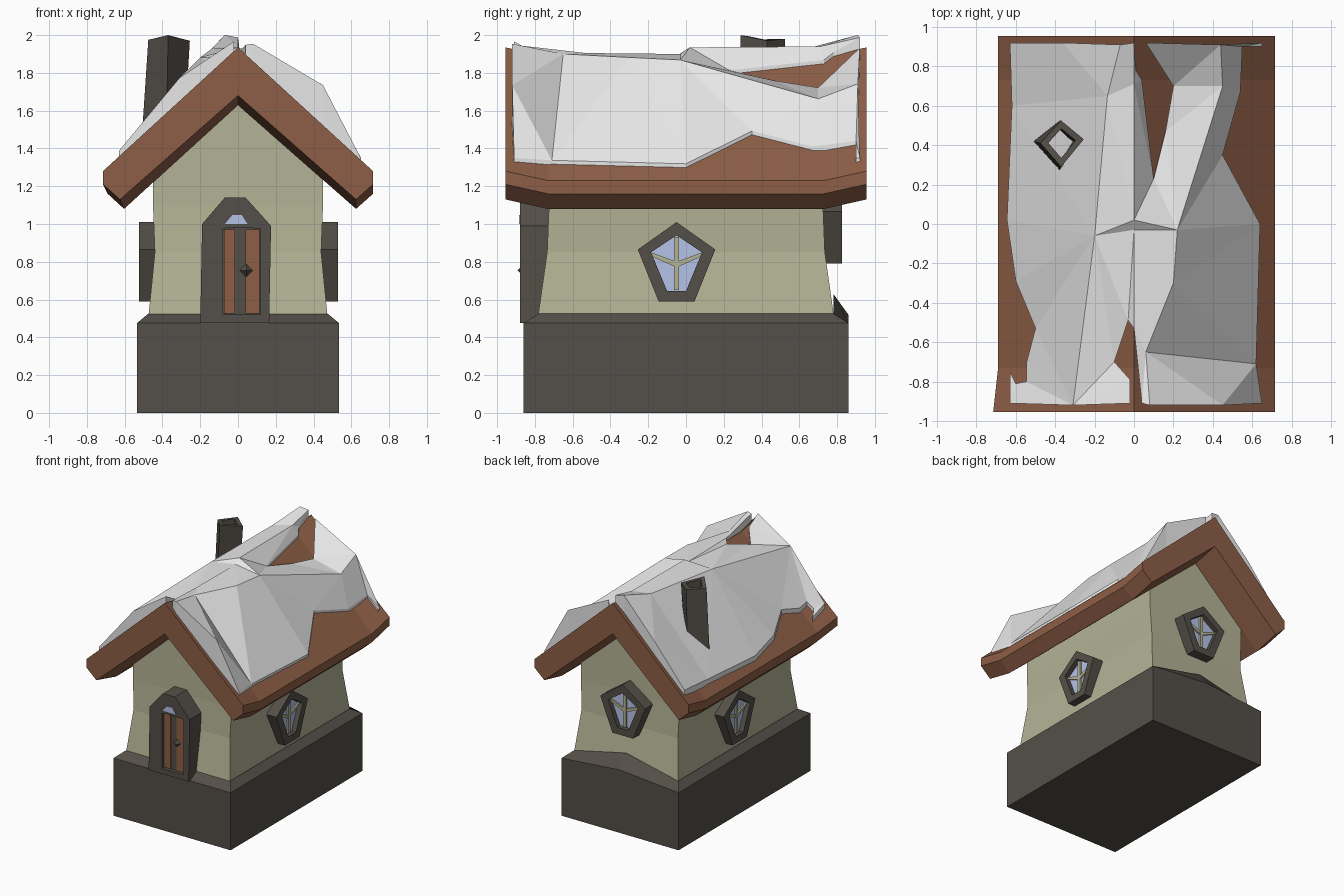
import bpy
import bmesh
from math import radians
from mathutils import Vector
from mathutils.geometry import delaunay_2d_cdt

old = bpy.data.objects.get("Cube")
if old:
    bpy.data.objects.remove(old, do_unlink=True)


def material(name, code):
    """Flat material from an sRGB hex code."""
    srgb = [c / 255 for c in bytes.fromhex(code)]
    rgba = [((c + .055) / 1.055) ** 2.4 for c in srgb] + [1]
    mat = bpy.data.materials.new(name)
    mat.use_nodes = True
    mat.diffuse_color = rgba
    mat.node_tree.nodes["Principled BSDF"].inputs["Base Color"].default_value = rgba
    return mat


stone = material("dark stone", "544F48")
plaster = material("pale plaster", "B4B496")
wood = material("brown wood", "8D5E46")
snow_white = material("snow white", "E7E7E7")
glass = material("pale blue glass", "B9C7EC")


def finish(name, bm, mat, turn=0):
    bmesh.ops.recalc_face_normals(bm, faces=bm.faces)
    mesh = bpy.data.meshes.new(name)
    bm.to_mesh(mesh)
    bm.free()
    mesh.materials.append(mat)
    obj = bpy.data.objects.new(name, mesh)
    obj.rotation_euler.z = radians(turn)
    bpy.context.collection.objects.link(obj)
    return obj


def loft(name, rings, mat, turn=0, closed=False):
    """Join rings of equal point count with flat faces."""
    bm = bmesh.new()
    loops = [[bm.verts.new(p) for p in ring] for ring in rings]
    pairs = list(zip(loops, loops[1:]))
    if closed:
        pairs.append((loops[-1], loops[0]))
    for a, b in pairs:
        for i in range(len(a)):
            j = (i + 1) % len(a)
            bm.faces.new((a[i], a[j], b[j], b[i]))
    if not closed:
        bm.faces.new(loops[0])
        bm.faces.new(loops[-1])
    return finish(name, bm, mat, turn)


def outline_at(outline, depth):
    return [(x, -depth, z) for x, z in outline]


def prism(name, outline, back, front, mat, turn=0):
    return loft(name, [outline_at(outline, back), outline_at(outline, front)], mat, turn)


def frame(name, outer, inner, back, front, mat, turn=0):
    rings = [outline_at(outer, back), outline_at(outer, front),
             outline_at(inner, front), outline_at(inner, back)]
    return loft(name, rings, mat, turn, closed=True)


def house_ring(x, y, z, front_mid=None, back_mid=None):
    """Rectangle with an extra point in the middle of front and back."""
    return [(-x, -y, z), (0, -y, front_mid or z), (x, -y, z),
            (x, y, z), (0, y, back_mid or z), (-x, y, z)]


# Stone footing, its back edge rising to a point
loft("stone_base", [house_ring(.535, .86, 0),
                    house_ring(.535, .86, .475, .475, .52),
                    house_ring(.475, .78, .525, .525, .63)], stone)

# Plaster walls with a pinched waist and gables
loft("walls", [house_ring(.475, .785, .5), house_ring(.44, .735, .85),
               house_ring(.45, .725, 1.1),
               house_ring(.45, .725, 1.29, 1.73, 1.73)], plaster)


# Roof slab sagging between its two ends
def sag(y):
    return .05 * min(1, (.955 - abs(y)) / .225)


def roof_height(x, y):
    return 1.935 - .916 * abs(x) - sag(y)


def roof_ring(y, left):
    half = [(.715, 1.28), (.715, 1.21), (.625, 1.13)]
    points = [(0, 1.935)] + half + [(0, 1.68)]
    points += [(-x * left, z) for x, z in reversed(half)]
    return [(x, y, z - sag(y)) for x, z in points]


loft("roof", [roof_ring(-.955, 1), roof_ring(-.73, .965),
              roof_ring(.73, .965), roof_ring(.955, .965)], wood)

# Snow blanket: plan outline as x, y and optional thickness
snow_edge = [
    (.04, -.91, .06), (.08, -.92, .1), (.45, -.92, .22), (.65, -.91), (.62, -.71),
    (.64, 0), (.45, .35), (.54, .67), (.55, .9), (.65, .9), (.65, .92),
    (.44, .91, .22), (.06, .92, .06), (.2, .7), (.16, .47), (.1, .23),
    (.04, .73), (.01, .78), (0, .92, .06), (-.07, .91, .14), (-.36, .92, .1),
    (-.63, .92), (-.62, .6), (-.645, .02), (-.6, -.29), (-.5, -.53),
    (-.545, -.7), (-.545, -.8), (-.6, -.81), (-.63, -.75), (-.63, -.91, .04),
    (-.31, -.92, .13), (-.02, -.91, .06), (-.02, -.79), (-.1, -.7), (-.03, -.49),
    (0, -.53)]
# Drift crests running along the ridge and down each slope
ridge_drift = [(0, -.03, .015), (0, .02, .05), (0, .71, .055)]
left_drift = [(.06, -.65, .07), (.2, -.3, .18), (.22, -.03, .185), (.45, .7, .19)]
right_drift = [(-.2, -.06, .18), (-.135, .65, .17)]


def build_snow():
    points = snow_edge + ridge_drift + left_drift + right_drift
    outline = snow_edge + snow_edge[:1]
    crests = [
        [snow_edge[-1], *ridge_drift, (0, .92, .06)],
        [(.08, -.92, .1), *left_drift, (.44, .91, .22)],
        [(-.31, -.92, .13), *right_drift, (-.07, .91, .14)]]
    edges = [(points.index(a), points.index(b))
             for line in [outline] + crests for a, b in zip(line, line[1:])]
    flat = [Vector(p[:2]) for p in points]
    result = delaunay_2d_cdt(flat, edges, [], 1, 1e-5)
    bm = bmesh.new()
    verts = []
    for co, source in zip(result[0], result[3]):
        point = points[source[0]]
        lift = point[2] if len(point) > 2 else .02
        verts.append(bm.verts.new((co.x, co.y, roof_height(co.x, co.y) + lift)))
    for face in result[2]:
        bm.faces.new([verts[i] for i in face])
    extruded = bmesh.ops.extrude_face_region(bm, geom=bm.faces[:], use_keep_orig=True)
    for v in extruded["geom"]:
        if isinstance(v, bmesh.types.BMVert):
            v.co.z = roof_height(v.co.x, v.co.y) - .03
    finish("roof_snow", bm, snow_white)


build_snow()

# Crooked hollow chimney
top = [(-.475, .41, 1.975), (-.37, .525, 1.98), (-.255, .43, 1.97), (-.37, .29, 2)]
foot = [(-.51, .42, 1.45), (-.38, .525, 1.5), (-.28, .42, 1.55), (-.38, .265, 1.45)]


def shrink(ring):
    middle = sum((Vector(p) for p in ring), Vector()) / len(ring)
    return [middle.lerp(Vector(p), .63) for p in ring]


loft("chimney", [foot, top, shrink(top), shrink(foot)], stone, closed=True)

# Five-sided windows, drawn facing the front and turned into place
outer = [(0, 1.01), (.205, .865), (.095, .59), (-.095, .59), (-.205, .865)]
inner = [(0, .94), (.135, .85), (.05, .645), (-.05, .645), (-.135, .85)]
upright = [(-.013, .65), (.013, .65), (.013, .93), (-.013, .93)]
crossbar = [(-.135, .85), (0, .8), (.135, .85), (.125, .825), (0, .77), (-.125, .825)]


def window(side, turn, shift, rise, back, front):
    def place(outline):
        return [(x + shift, z + rise) for x, z in outline]
    pane = front - .04
    frame(side + "_window_frame", place(outer), place(inner), back, front, stone, turn)
    prism(side + "_window_pane", place(inner), back, pane, glass, turn)
    prism(side + "_window_upright", place(upright), pane - .01, pane + .015, plaster, turn)
    prism(side + "_window_crossbar", place(crossbar), pane - .01, pane + .012, plaster, turn)


window("left", 90, -.05, 0, .42, .53)
window("right", -90, -.05, 0, .42, .525)
window("back", 180, 0, .2, .7, .825)

# Door with arched surround, planks, fanlight and knob
arch = [(-.2, .475), (-.19, 1), (-.07, 1.14), (.04, 1.14), (.175, .99), (.165, .475)]
opening = [(-.08, .52), (-.08, .975), (-.05, .98), (.05, .98), (.12, .975), (.12, .52)]
frame("door_surround", arch, opening, .7, .88, stone)
prism("door_panel", opening, .7, .85, stone)
for name, x, width in (("left", -.075, .06), ("right", .04, .075)):
    plank = [(x, .525), (x + width, .525), (x + width, .97), (x, .97)]
    prism(name + "_door_plank", plank, .845, .858, wood)
prism("door_fanlight", [(-.07, 1), (.05, 1), (.02, 1.047), (-.03, 1.047)], .875, .884, glass)
bm = bmesh.new()
bmesh.ops.create_uvsphere(bm, u_segments=4, v_segments=2, radius=.036)
finish("door_knob", bm, stone).location = (.045, -.855, .755)
